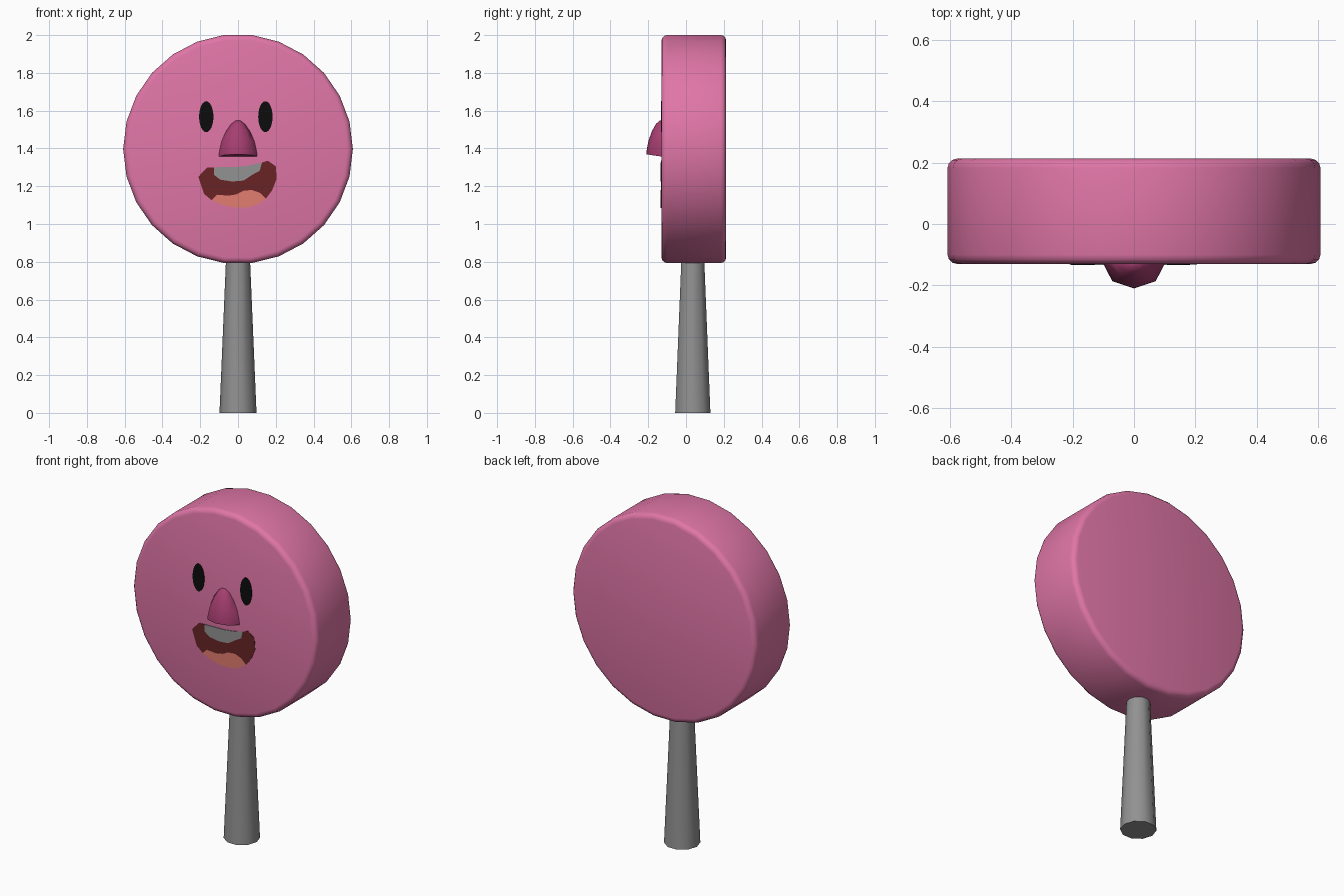
import bpy, bmesh, math
from math import sin, cos, pi

if "Cube" in bpy.data.objects:
    bpy.data.objects.remove(bpy.data.objects["Cube"])


def lin(c):
    c /= 255
    return c / 12.92 if c <= 0.04045 else ((c + 0.055) / 1.055) ** 2.4


def material(name, r, g, b):
    m = bpy.data.materials.new(name)
    m.diffuse_color = (lin(r), lin(g), lin(b), 1)
    m.use_nodes = True
    m.node_tree.nodes["Principled BSDF"].inputs["Base Color"].default_value = m.diffuse_color
    return m


PINK = material("pink", 224, 118, 167)
MAGENTA = material("dark_magenta", 166, 62, 112)
GREY = material("grey", 146, 146, 146)
BLACK = material("black", 12, 12, 12)
MAROON = material("maroon", 104, 36, 36)
SALMON = material("salmon", 226, 124, 112)

FRONT = -0.13     # plane of the face
BACK = 0.213
HEAD_Z = 1.397


def add_object(name, bm, mat, smooth=None):
    bmesh.ops.recalc_face_normals(bm, faces=bm.faces)
    me = bpy.data.meshes.new(name)
    bm.to_mesh(me)
    bm.free()
    me.materials.append(mat)
    ob = bpy.data.objects.new(name, me)
    bpy.context.collection.objects.link(ob)
    if smooth:
        bpy.context.view_layer.objects.active = ob
        ob.select_set(True)
        bpy.ops.object.shade_smooth_by_angle(angle=math.radians(smooth))
        ob.select_set(False)
    return ob


def loft(rings):
    """Closed solid through rings of points."""
    bm = bmesh.new()
    loops = [[bm.verts.new(p) for p in ring] for ring in rings]
    n = len(loops[0])
    for a, b in zip(loops, loops[1:]):
        for i in range(n):
            j = (i + 1) % n
            bm.faces.new((a[i], a[j], b[j], b[i]))
    bm.faces.new(loops[0])
    bm.faces.new(loops[-1])
    return bm


def plate(name, points, mat, height):
    """Thin painted plate on the face, given as (x, z) points."""
    rings = [[(x, FRONT - h, z) for x, z in points] for h in (-0.002, height)]
    return add_object(name, loft(rings), mat)


# Head: thick disc with 26 sides and rounded rims
SIDES, R, B = 26, 0.608, 0.03
profile = []
for k in range(4):
    a = k * pi / 6
    profile.append((R - B + B * sin(a), FRONT + B - B * cos(a)))
profile += [(r, FRONT + BACK - y) for r, y in reversed(profile)]
angles = [2 * pi * i / SIDES for i in range(SIDES)]
rings = [[(r * cos(a), y, HEAD_Z + r * sin(a)) for a in angles] for r, y in profile]
add_object("head", loft(rings), PINK, 40)

# Handle: tapered ten-sided stick
angles = [2 * pi * i / 10 for i in range(10)]
rings = [[(r * cos(a), 0.036 + r * sin(a), z) for a in angles]
         for r, z in ((0.098, 0), (0.062, 0.85))]
add_object("handle", loft(rings), GREY, 40)

# Nose: half dome with a tilted underside
bm = bmesh.new()
rings = []
for s, z in ((1.0, 1.365), (0.99, 1.385), (0.86, 1.44), (0.64, 1.49), (0.36, 1.53), (0.12, 1.547)):
    ring = []
    for i in range(8):
        a = 2 * pi * i / 8
        tilt = -0.012 * sin(a) if z == 1.365 else 0
        ring.append((0.1 * s * cos(a), FRONT + 0.08 * s * sin(a), z - 0.008 * (z == 1.365) + tilt))
    rings.append(ring)
bm.free()
add_object("nose", loft(rings), MAGENTA, 50)

# Eyes
for side, x in (("left", -0.168), ("right", 0.145)):
    oval = [(x + 0.038 * cos(2 * pi * i / 24), 1.568 + 0.082 * sin(2 * pi * i / 24))
            for i in range(24)]
    plate(side + "_eye", oval, BLACK, 0.003)

# Mouth, with the teeth and tongue laid over it
lower_lip = [(0.148, 1.135), (0.105, 1.103), (0.053, 1.087), (-0.01, 1.086),
             (-0.074, 1.098), (-0.14, 1.126)]
mouth = [(-0.21, 1.25), (-0.165, 1.298), (-0.125, 1.3), (0, 1.302), (0.07, 1.31),
         (0.125, 1.325), (0.158, 1.335), (0.2, 1.305), (0.205, 1.24), (0.18, 1.177)]
plate("mouth", mouth + lower_lip + [(-0.18, 1.16)], MAROON, 0.002)

teeth = [(-0.127, 1.3), (0, 1.303), (0.07, 1.311), (0.127, 1.326), (0.115, 1.282),
         (0.075, 1.26), (0.03, 1.23), (-0.03, 1.225), (-0.095, 1.235), (-0.127, 1.26)]
plate("teeth", teeth, GREY, 0.004)

tongue = [(-0.11, 1.155), (-0.05, 1.15), (-0.01, 1.157), (0.032, 1.177),
          (0.074, 1.18), (0.116, 1.165)]
plate("tongue", tongue + lower_lip, SALMON, 0.004)
